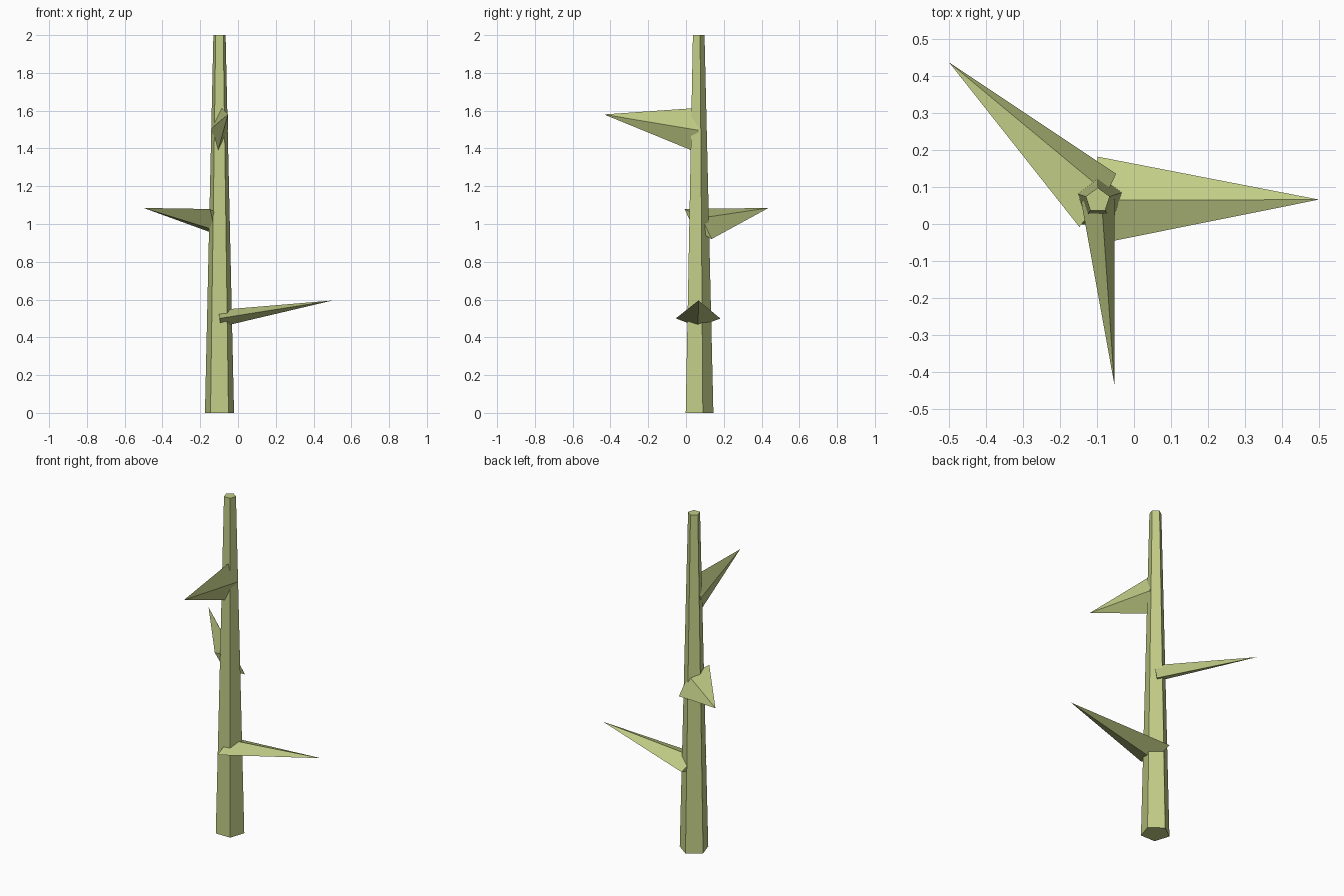
import bpy, bmesh, math
from mathutils import Vector, Matrix

if "Cube" in bpy.data.objects:
    bpy.data.objects.remove(bpy.data.objects["Cube"])

wood = bpy.data.materials.new("pale_green")
wood.diffuse_color = (0.54, 0.61, 0.24, 1)
wood.use_nodes = True
wood.node_tree.nodes["Principled BSDF"].inputs["Base Color"].default_value = wood.diffuse_color

CX, CY = -0.098, 0.064  # stem axis


def cone_object(name, sides, r1, r2, depth, matrix):
    """Flat-shaded cone whose base sits at the local origin."""
    bm = bmesh.new()
    bmesh.ops.create_cone(bm, cap_ends=True, segments=sides, radius1=r1, radius2=r2,
                          depth=depth, matrix=matrix @ Matrix.Translation((0, 0, depth / 2)))
    bmesh.ops.remove_doubles(bm, verts=bm.verts, dist=1e-5)
    bmesh.ops.recalc_face_normals(bm, faces=bm.faces)
    # make sure a corner points along local +y
    mesh = bpy.data.meshes.new(name)
    bm.to_mesh(mesh)
    bm.free()
    mesh.materials.append(wood)
    obj = bpy.data.objects.new(name, mesh)
    bpy.context.collection.objects.link(obj)
    return obj


# tapered five-sided stem, one corner towards the back (first cone corner is on +y)
cone_object("stem", 5, 0.081, 0.034, 2.0, Matrix.Translation((CX, CY, 0)))

# flattened four-sided thorns growing from the stem axis: base height, tip
thorns = [(0.5, (0.5, 0.066, 0.595)),
          (1.0, (-0.5, 0.437, 1.085)),
          (1.5, (-0.053, -0.434, 1.58))]
for i, (z, tip) in enumerate(thorns):
    base = Vector((CX, CY, z))
    axis = Vector(tip) - base
    turn = Vector((0, 0, 1)).rotation_difference(axis).to_matrix().to_4x4()
    flatten = Matrix.Diagonal((0.045, 0.118, 1, 1))
    cone_object(f"thorn_{i + 1}", 4, 1, 0, axis.length,
                Matrix.Translation(base) @ turn @ flatten)
